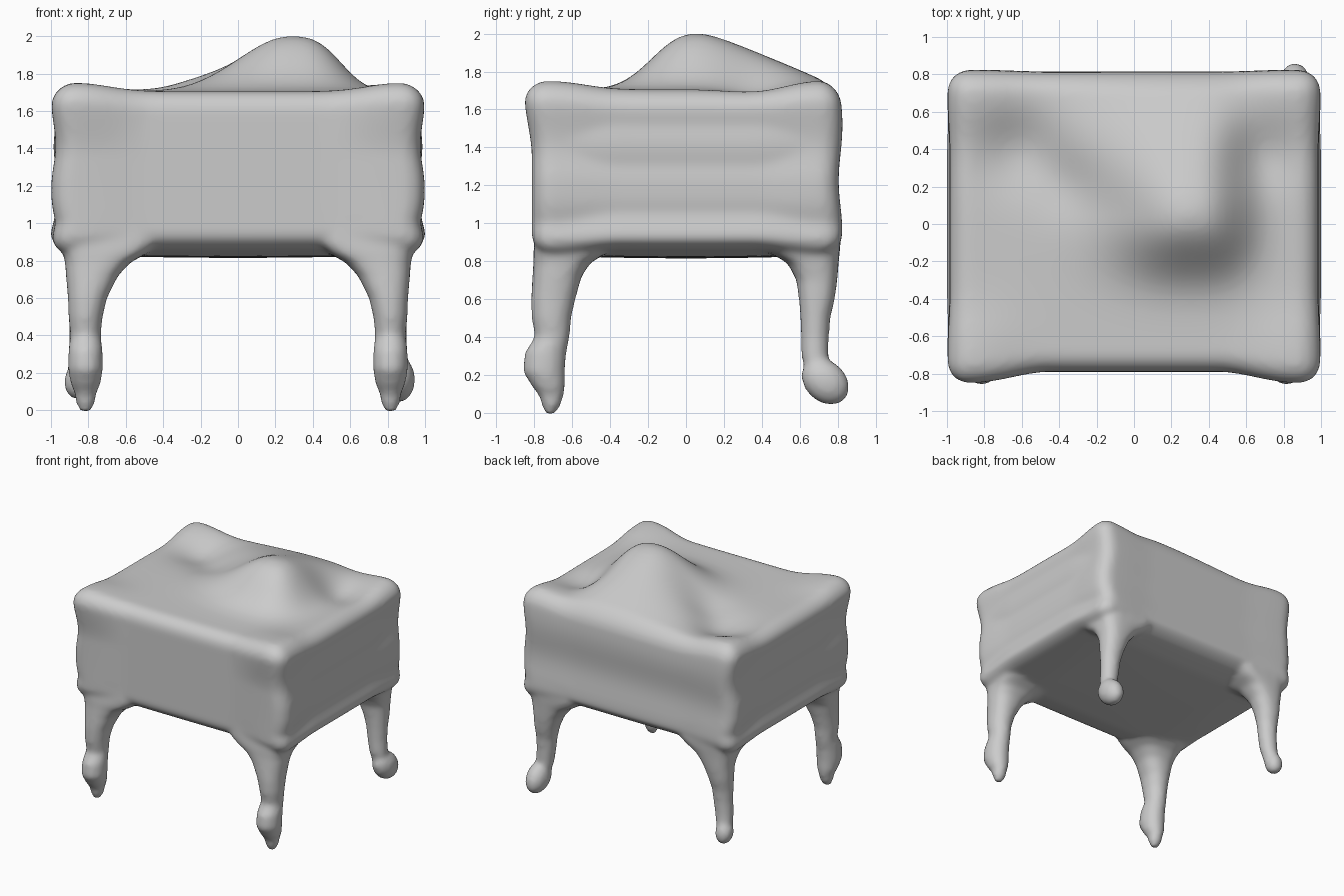
import bpy, bmesh, math
from mathutils import Vector, Matrix

if "Cube" in bpy.data.objects:
    bpy.data.objects.remove(bpy.data.objects["Cube"])

bm = bmesh.new()


def clamp(v, a, b):
    return max(a, min(b, v))


def smooth(a, b, v):
    t = clamp((v - a) / (b - a), 0, 1)
    return t * t * (3 - 2 * t)


def bump(x, y, cx, cy, s):
    return math.exp(-((x - cx) ** 2 + (y - cy) ** 2) / (2 * s * s))


def top_height(x, y):
    # mound: steep at the front and right, long slope to the back and left
    dx, dy = x - 0.28, y - 0.06
    if dx > 0:
        ridge = math.exp(-(dx / 0.315) ** 3)
    else:
        s = 0.27 + 0.22 * smooth(0.05, 0.7, y)
        ridge = math.exp(-dx * dx / (2 * s * s))
    if dy < 0:
        fall = math.exp(-(-dy / 0.30) ** 2.4)
    else:
        fall = max(0, 1 - 0.97 * (math.hypot(dy, 0.1) - 0.1) / 0.67)
    h = 0.295 * ridge * fall
    # raised corners and hollows
    for cx in (-0.85, 0.85):
        for cy in (-0.7, 0.7):
            h += 0.045 * bump(x, y, cx, cy, 0.16)
    h -= 0.08 * bump(x, y, -0.60, 0.40, 0.15)
    h -= 0.03 * bump(x, y, -0.38, 0.22, 0.12)
    h -= 0.05 * bump(x, y, 0.66, 0.36, 0.13)
    return h


# body: rounded box with a modelled top and wavy sides
def add_body():
    bmesh.ops.create_cube(bm, size=2)
    bmesh.ops.subdivide_edges(bm, edges=bm.edges[:], cuts=55, use_grid_fill=True)
    half, mid, r = Vector((0.975, 0.805, 0.435)), 1.27, 0.11
    for v in bm.verts:
        p = Vector([v.co[i] * half[i] for i in range(3)])
        core = Vector([clamp(p[i], r - half[i], half[i] - r) for i in range(3)])
        d = p - core
        if d.length > 1e-6:
            p = core + d.normalized() * r
        x, y, z = p.x, p.y, p.z + mid
        corner = smooth(0.45, 0.85, abs(x)) * smooth(0.35, 0.7, abs(y))
        side_x = smooth(0.6, 0.97, abs(x))
        side_y = smooth(0.5, 0.8, abs(y))
        # bulge at mid height, taper into the legs
        wave = math.cos((max(z, 1.2) - 1.2) / 0.42 * 2 * math.pi)
        taper = smooth(1.15, 0.84, z) if z < 0.84 else 1 - smooth(0.84, 1.15, z)
        if z < 0.84:
            taper = 1
        nx = x + math.copysign(side_x * (0.011 * wave + 0.012 * corner - 0.05 * taper), x)
        ny = y
        if y < 0:
            ny -= side_y * corner * (0.008 + 0.04 * smooth(1.35, 1.65, z))
            ny += side_y * (1 - corner) * 0.015
        else:
            ny += side_y * (0.01 * corner + 0.01 * math.cos((z - 0.95) / 0.55 * 2 * math.pi))
        nz = z + top_height(x, y) * smooth(1.3, 1.68, z)
        # slightly sagging underside with raised rims
        low = 1 - smooth(0.83, 1.0, z)
        nz -= 0.02 * low * (1 - x * x) * (1 - (y / 0.85) ** 2)
        nz += 0.035 * low * (1 - corner) * max(side_x, side_y)
        v.co = (nx, ny, nz)


# leg: stacked rings of (z, cx, cy, rx, ry, squareness)
def add_leg(rings, side, n=28):
    loops = []
    for z, cx, cy, rx, ry, e in rings:
        loop = []
        for i in range(n):
            a = 2 * math.pi * i / n
            c, s = math.cos(a), math.sin(a)
            loop.append(bm.verts.new((
                side * (cx + rx * math.copysign(abs(c) ** (2 / e), c)),
                cy + ry * math.copysign(abs(s) ** (2 / e), s), z)))
        loops.append(loop)
    bm.faces.new(loops[0])
    bm.faces.new(loops[-1][::-1])
    for a, b in zip(loops, loops[1:]):
        for i in range(n):
            j = (i + 1) % n
            bm.faces.new((a[i], b[i], b[j], a[j]))


def add_foot(center, radii, tilt):
    m = (Matrix.Translation(center) @ Matrix.Rotation(math.radians(tilt), 4, 'X')
         @ Matrix.Diagonal((*radii, 1)))
    bmesh.ops.create_uvsphere(bm, u_segments=28, v_segments=18, radius=1, matrix=m)


front_leg = [
    (1.02, 0.69, -0.56, 0.275, 0.235, 5), (0.90, 0.68, -0.58, 0.265, 0.22, 4.5),
    (0.84, 0.71, -0.615, 0.225, 0.19, 3.6),
    (0.79, 0.75, -0.655, 0.175, 0.15, 2.8), (0.72, 0.78, -0.68, 0.14, 0.13, 2.4),
    (0.60, 0.805, -0.70, 0.105, 0.117, 2.2), (0.50, 0.815, -0.71, 0.092, 0.105, 2),
    (0.40, 0.815, -0.705, 0.082, 0.092, 2), (0.32, 0.815, -0.74, 0.092, 0.11, 2),
    (0.22, 0.815, -0.75, 0.094, 0.112, 2), (0.14, 0.815, -0.725, 0.08, 0.088, 2),
    (0.09, 0.815, -0.71, 0.058, 0.065, 2), (0.04, 0.815, -0.71, 0.052, 0.05, 2),
    (-0.008, 0.815, -0.715, 0.028, 0.026, 2)]
back_leg = [
    (1.02, 0.69, 0.57, 0.27, 0.24, 5), (0.90, 0.69, 0.59, 0.255, 0.225, 4.5),
    (0.84, 0.72, 0.63, 0.215, 0.18, 3.6),
    (0.79, 0.76, 0.67, 0.165, 0.135, 2.8), (0.70, 0.79, 0.69, 0.122, 0.108, 2.4),
    (0.60, 0.81, 0.69, 0.10, 0.095, 2.2), (0.50, 0.82, 0.682, 0.085, 0.08, 2),
    (0.40, 0.825, 0.68, 0.077, 0.074, 2), (0.30, 0.835, 0.68, 0.072, 0.072, 2),
    (0.18, 0.85, 0.70, 0.062, 0.062, 2)]

add_body()
for side in (-1, 1):
    add_leg(front_leg, side)
    add_leg(back_leg, side)
add_foot((0.86, 0.735, 0.165), (0.087, 0.14, 0.108), -42)
add_foot((-0.86, 0.715, 0.15), (0.07, 0.075, 0.095), 15)
bmesh.ops.recalc_face_normals(bm, faces=bm.faces[:])

# fuse everything into one soft skin
mesh = bpy.data.meshes.new("stool")
bm.to_mesh(mesh)
bm.free()
stool = bpy.data.objects.new("stool", mesh)
bpy.context.collection.objects.link(stool)
remesh = stool.modifiers.new("fuse", 'REMESH')
remesh.mode = 'VOXEL'
remesh.voxel_size = 0.018
remesh.use_smooth_shade = True
soften = stool.modifiers.new("soften", 'SMOOTH')
soften.factor = 0.5
soften.iterations = 9
